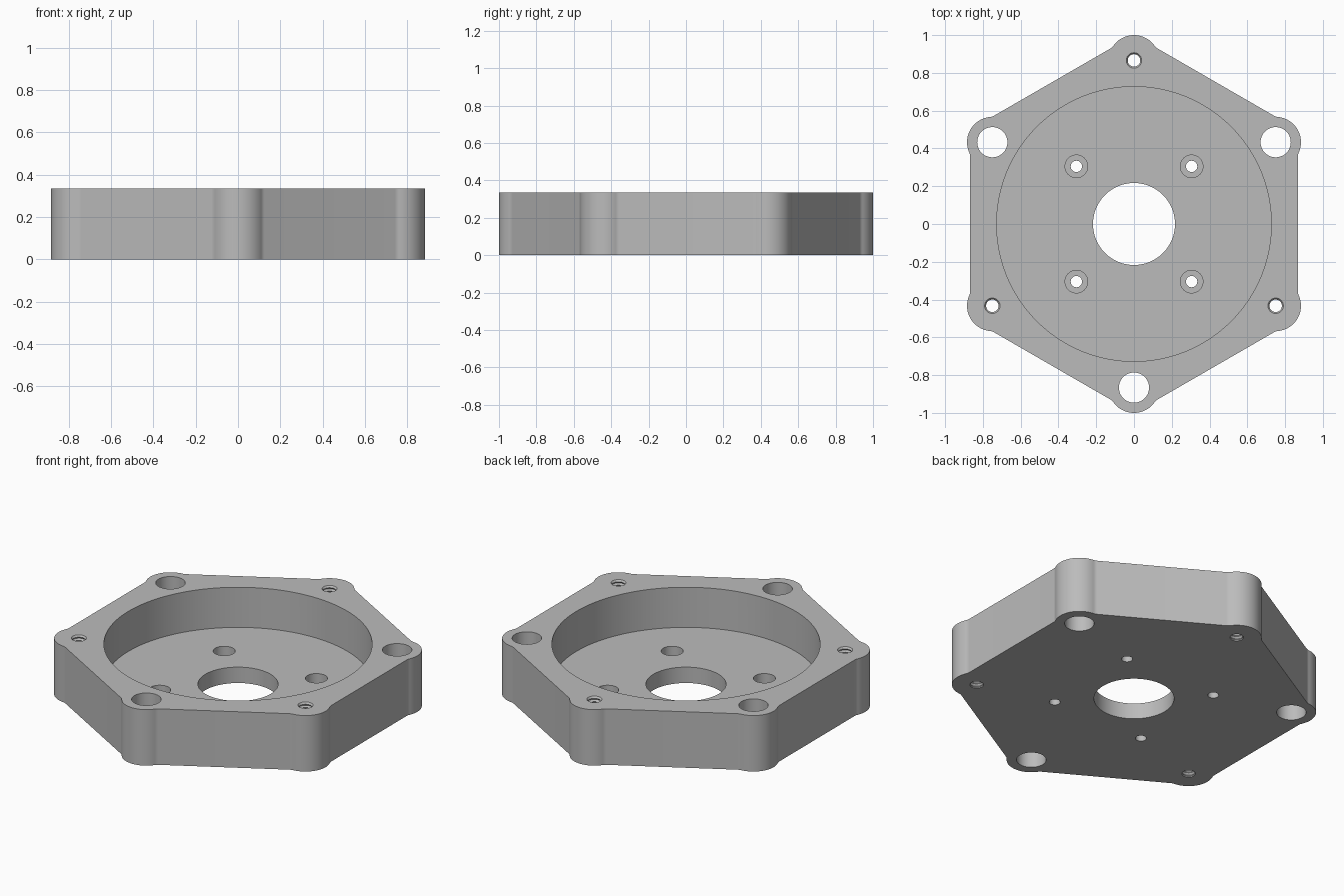
import bpy
import bmesh
from math import sin, cos, pi, radians, sqrt, atan2
from mathutils import Vector, Matrix

HEIGHT = 0.335
FLOOR = 0.095        # height of the pocket floor
BOLT_CIRCLE = 0.866  # radius on which the corner holes lie
LOBE = 0.134         # radius of the rounded corner lobes
APOTHEM = 0.867      # distance from the centre to the flat sides
FILLET = 0.05        # blend between lobe and flat side

cube = bpy.data.objects.get("Cube")
if cube:
    bpy.data.objects.remove(cube, do_unlink=True)

grey = bpy.data.materials.new("machined_grey")
grey.use_nodes = True
grey.diffuse_color = (0.5, 0.5, 0.5, 1)
grey.node_tree.nodes["Principled BSDF"].inputs["Base Color"].default_value = (0.5, 0.5, 0.5, 1)


def polar(radius, angle):
    return Vector((radius * cos(angle), radius * sin(angle)))


def arc(centre, radius, start, end, steps):
    return [centre + polar(radius, start + (end - start) * i / steps) for i in range(steps + 1)]


def add_object(name, bm):
    bmesh.ops.recalc_face_normals(bm, faces=bm.faces)
    mesh = bpy.data.meshes.new(name)
    bm.to_mesh(mesh)
    bm.free()
    mesh.materials.append(grey)
    obj = bpy.data.objects.new(name, mesh)
    bpy.context.collection.objects.link(obj)
    return obj


def corner_outline():
    """One corner pointing along +x: fillet, lobe, mirrored fillet."""
    centre = Vector((BOLT_CIRCLE, 0))
    out = APOTHEM - BOLT_CIRCLE * cos(pi / 6) + FILLET
    along = sqrt((LOBE + FILLET) ** 2 - out ** 2)
    phi = -pi / 6 - atan2(along, out)
    blend = centre + polar(LOBE + FILLET, phi)
    first = arc(blend, FILLET, pi - pi / 6, phi + pi, 6)
    last = [Vector((p.x, -p.y)) for p in reversed(first)]
    return first[:-1] + arc(centre, LOBE, phi, -phi, 32) + last[1:]


def lathe(name, profile, x=0, y=0, sides=48):
    """Solid of revolution used as a cutter."""
    bm = bmesh.new()
    rings = [[bm.verts.new((*(Vector((x, y)) + polar(r, 2 * pi * i / sides)), z))
              for i in range(sides)] for r, z in profile]
    for low, high in zip(rings, rings[1:]):
        for i in range(sides):
            j = (i + 1) % sides
            bm.faces.new((low[i], low[j], high[j], high[i]))
    bm.faces.new(rings[0])
    bm.faces.new(rings[-1])
    obj = add_object(name, bm)
    obj.hide_render = True
    return obj


# Hexagonal body with rounded corner lobes
bm = bmesh.new()
corner = corner_outline()
outline = [Matrix.Rotation(radians(30 + 60 * k), 2) @ p for k in range(6) for p in corner]
base = bm.faces.new([bm.verts.new((p.x, p.y, 0)) for p in outline])
side = bmesh.ops.extrude_face_region(bm, geom=[base])
bmesh.ops.translate(bm, vec=(0, 0, HEIGHT),
                    verts=[g for g in side["geom"] if isinstance(g, bmesh.types.BMVert)])
body = add_object("flange_housing", bm)

# Round pocket with the central bore
low, high = -0.1, HEIGHT + 0.1
cutters = [lathe("pocket_cutter", [(0.217, low), (0.217, FLOOR), (0.727, FLOOR), (0.727, high)],
                 sides=128)]

# Four counterbored screw holes in the floor
for sx in (-1, 1):
    for sy in (-1, 1):
        cutters.append(lathe("counterbore_cutter",
                             [(0.03, low), (0.03, 0.035), (0.06, 0.035), (0.06, 0.2)],
                             sx * 0.305, sy * 0.305))

# Corner holes: threaded and plain by turns
pitch = 0.02
thread = [(0.033 if i % 2 else 0.041, -0.025 + i * pitch / 2) for i in range(39)]
for k in range(6):
    p = polar(BOLT_CIRCLE, radians(90 + 60 * k))
    if k % 2:
        cutters.append(lathe("clearance_cutter", [(0.08, low), (0.08, high)], p.x, p.y))
    else:
        cutters.append(lathe("thread_cutter", thread, p.x, p.y, 32))

# Cut the holes and smooth the curved walls
bpy.ops.object.select_all(action="DESELECT")
body.select_set(True)
bpy.context.view_layer.objects.active = body
for cutter in cutters:
    cut = body.modifiers.new(cutter.name, "BOOLEAN")
    cut.operation = "DIFFERENCE"
    cut.solver = "EXACT"
    cut.object = cutter
    bpy.ops.object.modifier_apply(modifier=cut.name)
    bpy.data.objects.remove(cutter, do_unlink=True)
bpy.ops.object.shade_smooth_by_angle(angle=radians(30))
